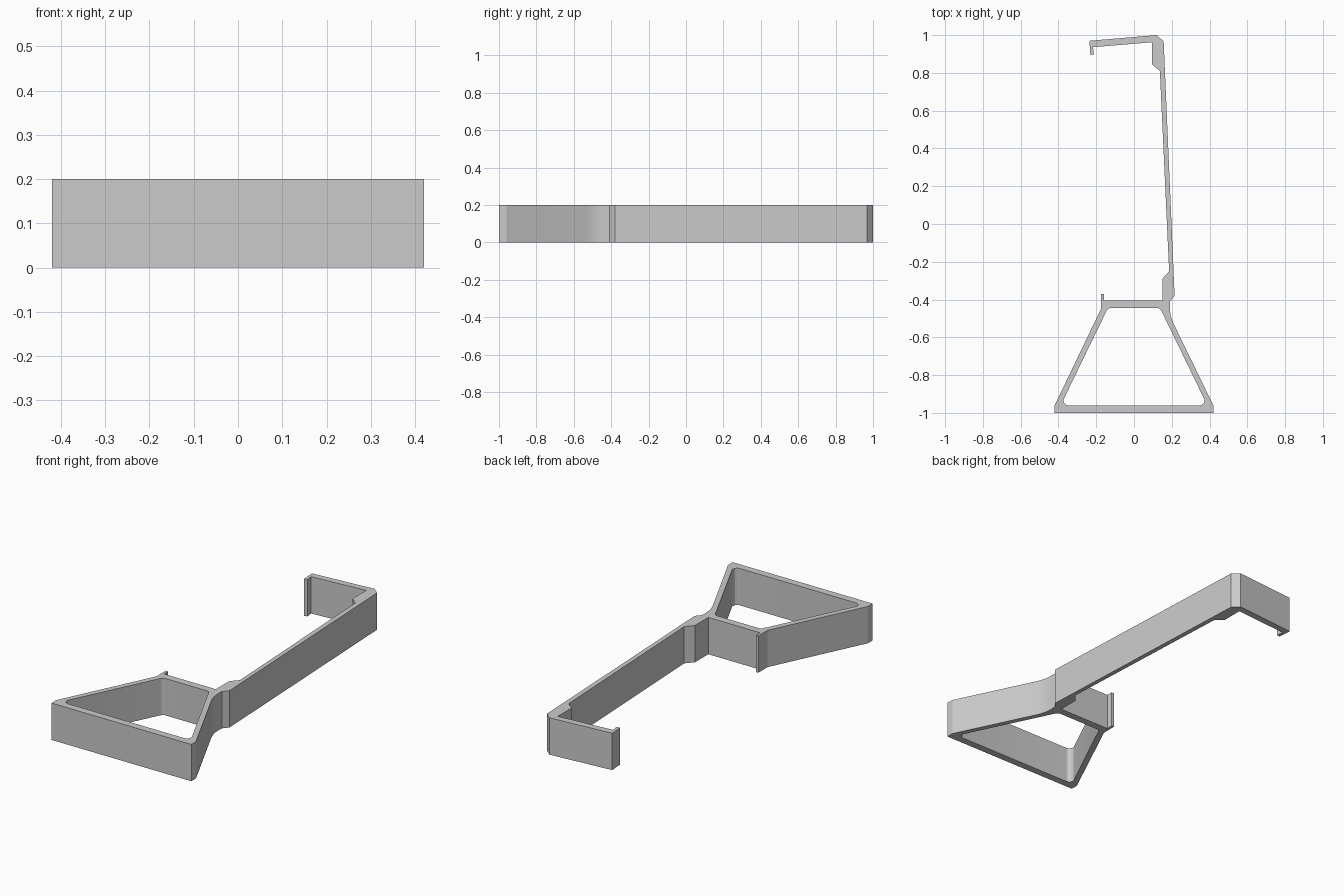
import bpy
import math
from mathutils import Vector

HEIGHT = 0.2

old = bpy.data.objects.get("Cube")
if old:
    bpy.data.objects.remove(old, do_unlink=True)

grey = bpy.data.materials.new("light grey plastic")
grey.use_nodes = True
colour = (0.6, 0.6, 0.6, 1)
grey.diffuse_color = colour
grey.node_tree.nodes["Principled BSDF"].inputs["Base Color"].default_value = colour


def rounded(points, radius, steps=6):
    """Replace each corner by a short arc that starts and ends on its edges."""
    result = []
    for i, p in enumerate(points):
        corner = Vector(p)
        before = (Vector(points[i - 1]) - corner).normalized()
        after = (Vector(points[(i + 1) % len(points)]) - corner).normalized()
        half = before.angle(after) / 2
        reach = radius / math.tan(half)
        centre = corner + (before + after).normalized() * radius / math.sin(half)
        a = corner + before * reach - centre
        b = corner + after * reach - centre
        for k in range(steps + 1):
            spoke = a.lerp(b, k / steps).normalized()
            result.append(centre + spoke * radius)
    return result


# Outer outline: foot frame, long arm with thickened ends, hooked top
foot_right = [(-0.42, -1), (0.42, -1), (0.42, -0.96), (0.213, -0.535),
              (0.203, -0.512), (0.194, -0.485), (0.19, -0.455), (0.19, -0.41)]
arm_outer = [(0.215, -0.38), (0.157, 0.967), (0.12, 1.0)]
hook = [(-0.236, 0.97), (-0.231, 0.895), (-0.212, 0.898), (-0.217, 0.936)]
arm_inner = [(0.096, 0.962), (0.096, 0.845), (0.137, 0.81),
             (0.186, -0.25), (0.15, -0.29), (0.15, -0.405)]
foot_left = [(-0.16, -0.405), (-0.16, -0.37), (-0.175, -0.37),
             (-0.175, -0.45), (-0.42, -0.96)]
outline = foot_right + arm_outer + hook + arm_inner + foot_left

# Opening in the foot frame, with rounded corners
opening = rounded([(-0.388, -0.96), (0.388, -0.96),
                   (0.138, -0.445), (-0.138, -0.445)], 0.025)

# Filled flat curve, extruded both ways from mid height
curve = bpy.data.curves.new("hook_stand", "CURVE")
curve.dimensions = "2D"
curve.fill_mode = "BOTH"
curve.extrude = HEIGHT / 2
for loop in (outline, opening):
    spline = curve.splines.new("POLY")
    spline.points.add(len(loop) - 1)
    for point, co in zip(spline.points, loop):
        point.co = (co[0], co[1], 0, 1)
    spline.use_cyclic_u = True
curve.materials.append(grey)

stand = bpy.data.objects.new("hook_stand", curve)
bpy.context.collection.objects.link(stand)
stand.location.z = HEIGHT / 2

# Turn into a mesh and keep only the rounded corners smooth
for other in bpy.context.selected_objects:
    other.select_set(False)
stand.select_set(True)
bpy.context.view_layer.objects.active = stand
bpy.ops.object.convert(target="MESH")
bpy.ops.object.shade_smooth_by_angle(angle=math.radians(25))
